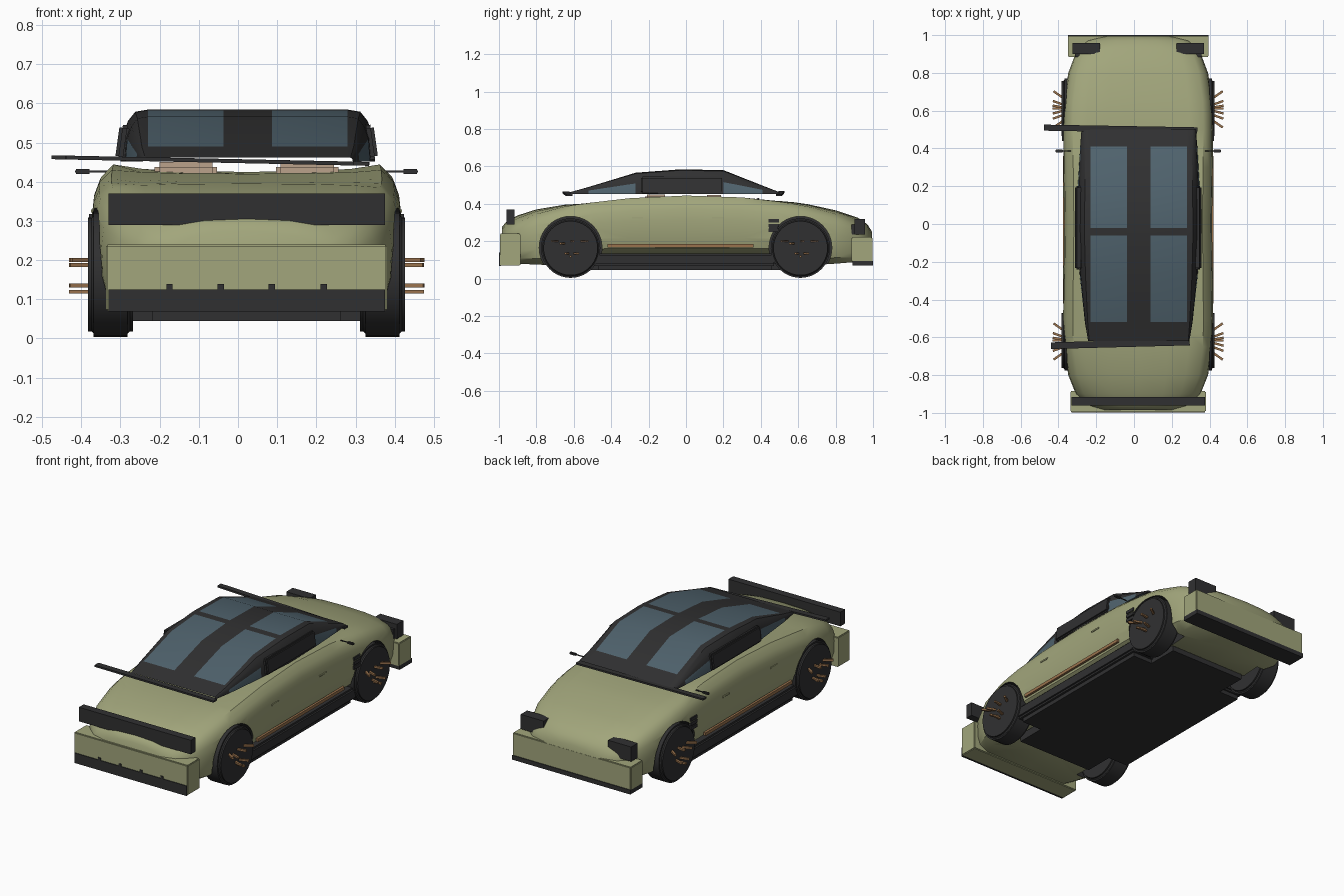
import bpy, bmesh, math
from mathutils import Matrix, Vector

if "Cube" in bpy.data.objects:
    bpy.data.objects.remove(bpy.data.objects["Cube"])

CX = 0.022  # centre line of the car


def material(name, rgb):
    m = bpy.data.materials.new(name)
    m.diffuse_color = (*rgb, 1)
    m.use_nodes = True
    m.node_tree.nodes["Principled BSDF"].inputs["Base Color"].default_value = m.diffuse_color
    return m


GREEN = material("sage_paint", (0.36, 0.38, 0.20))
DARK = material("dark_trim", (0.03, 0.03, 0.031))
GLASS = material("blue_glass", (0.08, 0.125, 0.155))
BRONZE = material("bronze", (0.32, 0.17, 0.075))
TAN = material("tan_leather", (0.50, 0.36, 0.26))


def finish(name, bm, mats, smooth=None):
    bmesh.ops.recalc_face_normals(bm, faces=bm.faces)
    me = bpy.data.meshes.new(name)
    bm.to_mesh(me)
    bm.free()
    for m in mats:
        me.materials.append(m)
    ob = bpy.data.objects.new(name, me)
    bpy.context.collection.objects.link(ob)
    if smooth:
        activate(ob)
        bpy.ops.object.shade_smooth_by_angle(angle=math.radians(smooth))
    return ob


def activate(ob):
    bpy.ops.object.select_all(action='DESELECT')
    ob.select_set(True)
    bpy.context.view_layer.objects.active = ob


def box(name, x, y, z, mat, rot=None, bevel=0):
    """Box from (min, max) ranges, optionally turned about its centre."""
    bm = bmesh.new()
    bmesh.ops.create_cube(bm, size=1)
    size = Vector((x[1] - x[0], y[1] - y[0], z[1] - z[0]))
    bmesh.ops.scale(bm, vec=size, verts=bm.verts)
    if bevel:
        bmesh.ops.bevel(bm, geom=bm.edges[:], offset=bevel, segments=2, affect='EDGES')
    if rot:
        for axis, deg in rot:
            bmesh.ops.rotate(bm, matrix=Matrix.Rotation(math.radians(deg), 3, axis), verts=bm.verts)
    bmesh.ops.translate(bm, vec=(sum(x) / 2, sum(y) / 2, sum(z) / 2), verts=bm.verts)
    return finish(name, bm, [mat])


def cylinder(name, centre, radius, width, mat, bevel=0):
    bm = bmesh.new()
    bmesh.ops.create_cone(bm, cap_ends=True, segments=40, radius1=radius, radius2=radius, depth=width)
    if bevel:
        rims = [e for e in bm.edges if abs(e.verts[0].co.z - e.verts[1].co.z) < 1e-4]
        bmesh.ops.bevel(bm, geom=rims, offset=bevel, segments=3, affect='EDGES')
    bmesh.ops.rotate(bm, matrix=Matrix.Rotation(math.pi / 2, 3, 'Y'), verts=bm.verts)
    bmesh.ops.translate(bm, vec=centre, verts=bm.verts)
    return finish(name, bm, [mat], 35)


def loft(bm, rows, closed):
    """Skin equal-length rows of points; returns faces as (station, column, face)."""
    vs = [[bm.verts.new(p) for p in r] for r in rows]
    n = len(rows[0])
    out = []
    for i in range(len(vs) - 1):
        for j in range(n if closed else n - 1):
            k = (j + 1) % n
            out.append((i, j, bm.faces.new((vs[i][j], vs[i][k], vs[i + 1][k], vs[i + 1][j]))))
    if closed:
        bm.faces.new(vs[0])
        bm.faces.new(vs[-1])
    return out


# Body shell: y, half width, bottom, shoulder height, centre height
stations = [
    (-.985, .20, .10, .24, .275), (-.96, .27, .09, .262, .305), (-.90, .33, .08, .30, .338),
    (-.80, .37, .075, .345, .37), (-.65, .393, .07, .385, .395), (-.58, .396, .10, .396, .399),
    (-.50, .397, .125, .407, .404), (-.30, .395, .125, .43, .42), (0, .391, .125, .444, .425),
    (.30, .395, .125, .434, .424), (.50, .397, .125, .411, .415), (.58, .396, .10, .399, .408),
    (.65, .393, .07, .385, .398), (.80, .37, .08, .345, .365), (.92, .325, .09, .295, .325),
    (.97, .27, .10, .255, .29), (.995, .18, .12, .22, .25)]
rows = []
for y, w, zb, zs, zc in stations:
    h = zs - zb
    half = [(.8, zb), (.95, zb + .12 * h), (.99, zb + .3 * h), (1, zb + .6 * h), (.985, zs - .22 * h),
            (.95, zs - .1 * h), (.87, zs), (.68, .4 * zs + .6 * zc), (.4, .1 * zs + .9 * zc)]
    ring = [(0, zb)] + half + [(0, zc)] + [(-f, z) for f, z in reversed(half)]
    rows.append([(CX + f * w, y, z) for f, z in ring])
bm = bmesh.new()
loft(bm, rows, True)
body = finish("body_shell", bm, [GREEN, DARK])

# Wheel arches cut out of the shell, then wheels with bronze spoke tips
WHEELS = [(s, y) for s in (-1, 1) for y in (-.617, .612)]
for s, y in WHEELS:
    cutter = cylinder("arch_cutter", (CX + s * .36, y, .165), .168, .21, DARK)
    cutter.hide_render = True
    mod = body.modifiers.new("arch", 'BOOLEAN')
    mod.operation, mod.object, mod.solver = 'DIFFERENCE', cutter, 'EXACT'
    mod.material_mode = 'TRANSFER'
    activate(body)
    bpy.ops.object.modifier_apply(modifier=mod.name)
    bpy.data.objects.remove(cutter)
activate(body)
bpy.ops.object.shade_smooth_by_angle(angle=math.radians(40))

for s, y in WHEELS:
    cylinder("wheel", (CX + s * .347, y, .163), .159, .115, DARK, .014)
    for dy, z, turn in ((-.085, .2, -35), (-.045, .187, -20), (.01, .2, 10), (.075, .2, 35),
                        (-.02, .135, -15), (.03, .135, 20), (0, .119, 0)):
        x = CX + s * .425
        box("spoke_tip", (x - .028, x + .028), (y + dy - .006, y + dy + .006), (z - .005, z + .005),
            BRONZE, [('Z', s * turn)])

# Floor and sills
box("sill_floor", (CX - .388, CX + .388), (-.50, .48), (.068, .135), DARK, bevel=.01)
box("under_tray", (CX - .365, CX + .365), (-.47, .46), (.045, .08), DARK)
box("axle_tray", (CX - .24, CX + .24), (-.64, .64), (.045, .09), DARK)

# Cabin: y, bottom width, shoulder width, roof height; open shell with glazed bays
cab = [(-.62, .268, .262, .462), (-.52, .285, .270, .49), (-.27, .312, .282, .566), (-.06, .325, .287, .582),
       (-.02, .325, .287, .584), (.20, .322, .285, .580), (.41, .310, .282, .497), (.50, .303, .285, .462)]
rows = []
for y, wb, wt, zt in cab:
    zb, h = .452, zt - .452
    half = [(wb, zb), (wb - .15 * (wb - wt), zb + .5 * h), (wb - .5 * (wb - wt), zb + .78 * h),
            (wt, zt - .04 * h), (.255, zt), (.062, zt)]
    ring = half + [(-x, z) for x, z in reversed(half)]
    rows.append([(CX + .003 + x, y, z) for x, z in ring])
bm = bmesh.new()
for i, j, f in loft(bm, rows, False):
    roof_glass = j in (4, 6) and i in (1, 2, 4, 5)
    side_glass = j in (0, 10) and i in (1, 5)
    f.material_index = 1 if roof_glass or side_glass else 0
finish("cabin", bm, [DARK, GLASS], 25)

# Parts repeated on both sides
for s in (-1, 1):
    def side(name, a, b, y, z, mat, **kw):
        xs = sorted((CX + s * a, CX + s * b))
        return box(name, xs, y, z, mat, **kw)
    side("window_frame", .302, .330, (-.24, .20), (.456, .545), DARK, rot=[('Y', -s * 8)], bevel=.008)
    side("bronze_strip", .385, .398, (-.42, .36), (.166, .184), BRONZE)
    side("mirror", .398, .438, (.378, .394), (.42, .432), DARK, bevel=.003)
    side("mirror_foot", .355, .40, (.383, .389), (.424, .428), DARK)
    for y in (-.26, .17):
        side("door_handle", .390, .397, (y - .03, y + .03), (.321, .329), GREEN)
    for z in (.25, .275, .30):
        side("side_vent", .385, .402, (.44, .497), (z, z + .018), DARK)
    side("vent_back", .38, .396, (.445, .49), (.25, .318), DARK)
    side("rear_lamp", .203, .348, (.90, .958), (.235, .318), DARK)
    side("rear_lamp_tab", .31, .335, (.885, .925), (.235, .29), DARK)
    side("seat", .075, .235, (-.22, -.10), (.36, .45), TAN, bevel=.012)
    side("rear_seat", .075, .235, (.10, .20), (.36, .448), TAN, bevel=.012)

# Front bumper, lip, clips and lamp bar
box("front_bumper", (-.337, .380), (-.995, -.885), (.07, .24), GREEN, bevel=.004)
box("front_lip", (-.33, .375), (-.999, -.99), (.068, .125), DARK)
for x in (-.175, -.044, .086, .219):
    box("lip_clip", (x - .008, x + .008), (-.999, -.99), (.12, .139), DARK)
box("front_lamp_bar", (-.33, .375), (-.96, -.917), (.29, .37), DARK)

# Rear bumper and lip
box("rear_bumper", (-.35, .395), (.885, .996), (.09, .222), GREEN, bevel=.004)
box("rear_lip", (-.35, .395), (.89, 1.0), (.07, .095), DARK)

# Long slanted blades at both ends of the cabin
box("front_blade", (-.44, .295), (-.652, -.617), (.449, .459), DARK, [('Y', 1.2), ('Z', 1.5)])
box("rear_blade", (-.476, .335), (.487, .519), (.449, .459), DARK, [('Y', 1.2), ('Z', -1)])
